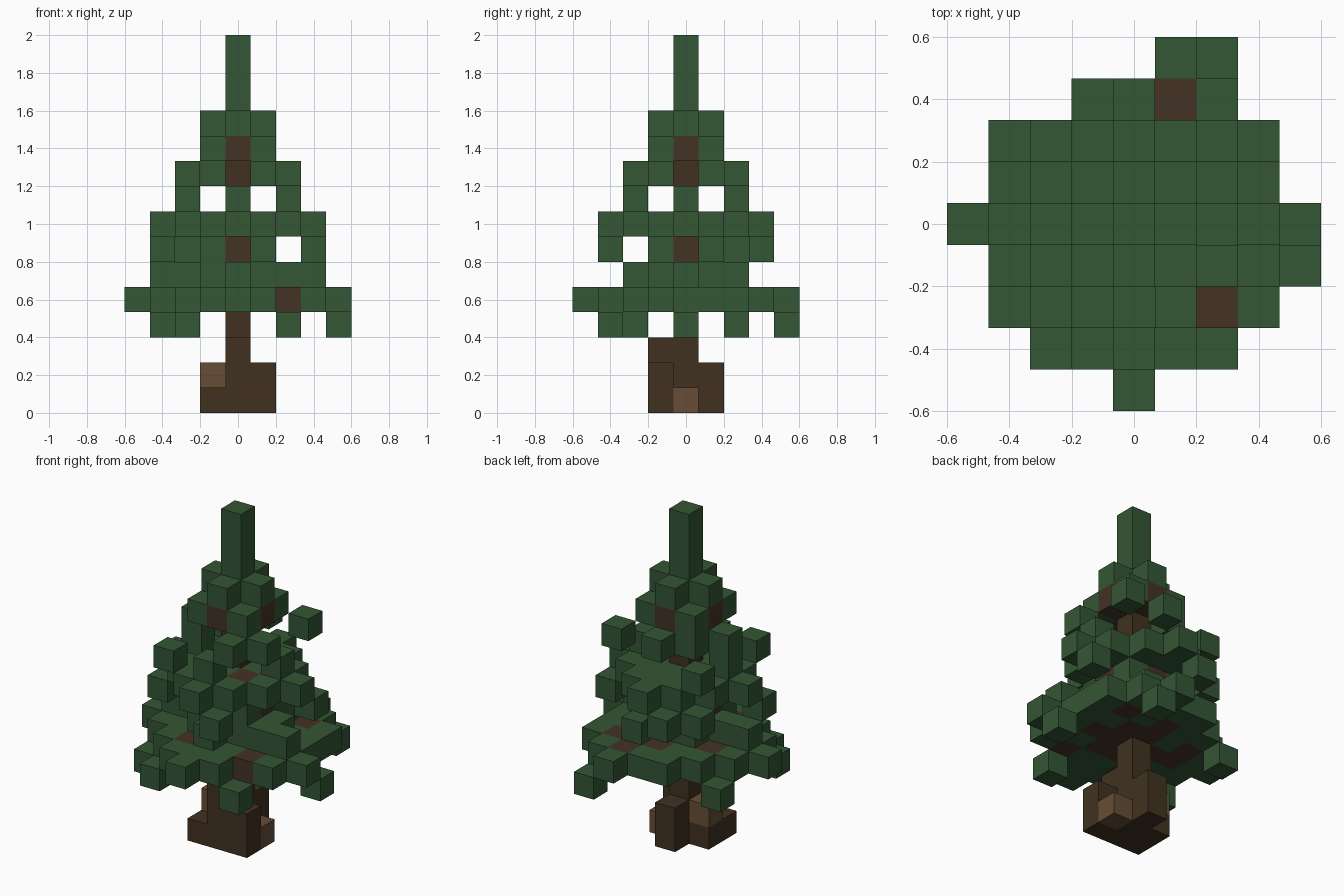
import bpy
import bmesh
from mathutils import Vector

default = bpy.data.objects.get("Cube")
if default:
    bpy.data.objects.remove(default, do_unlink=True)

UNIT = 2 / 15  # edge of one block
blocks = {}    # (column, row, layer) -> part name


def make_material(name, colour):
    mat = bpy.data.materials.new(name)
    mat.use_nodes = True
    rgba = (*colour, 1.0)
    mat.diffuse_color = rgba
    mat.node_tree.nodes["Principled BSDF"].inputs["Base Color"].default_value = rgba
    return mat


materials = {
    "trunk": make_material("dark bark", (0.052, 0.031, 0.015)),
    "root_knots": make_material("light bark", (0.133, 0.076, 0.036)),
    "branches": make_material("branch brown", (0.058, 0.032, 0.018)),
    "foliage": make_material("pine green", (0.034, 0.092, 0.035)),
}


def put(part, layer, cells):
    """Place blocks of a part on one layer, keeping any already there."""
    for x, y in cells:
        blocks.setdefault((x, y, layer), part)


def disc(reach):
    """All cells whose squared distance from the trunk is within reach."""
    span = range(-4, 5)
    return [(x, y) for x in span for y in span if x * x + y * y <= reach]


CENTRE = disc(0)
CROSS = disc(1)
SQUARE = disc(2)

# Trunk and flared roots
for layer in range(11):
    put("trunk", layer, CENTRE)
put("trunk", 0, [(-1, -1), (0, -1), (1, -1), (-1, 0), (0, 1)])
put("trunk", 1, [(0, -1), (1, -1), (0, 1)])
put("trunk", 2, [(0, -1)])
put("root_knots", 0, [(1, 0)])
put("root_knots", 1, [(-1, 0)])

# Branches in three tiers
put("branches", 4, CROSS)
put("branches", 4, [(2, 0), (-2, 0), (0, 2), (1, 1), (2, 2), (1, 3),
                    (-2, 1), (-1, -2), (1, -1), (2, -2)])
put("branches", 6, CROSS)
put("branches", 7, [(1, -1)])
put("branches", 10, CROSS)

# Lower tier of foliage: drooping tips, wide skirt, upper pads
put("foliage", 3, [(2, -3), (4, 0), (2, 4), (-3, 2), (-3, -2), (-2, -3)])
put("foliage", 4, disc(10))
put("foliage", 4, [(1, 4), (2, 3), (3, 2), (3, -2), (4, -1), (-4, 0), (0, -4)])
put("foliage", 5, SQUARE)
put("foliage", 5, [(2, 0), (2, -1), (3, -1), (-2, 0), (-3, 0), (1, 2), (0, -2)])

# Middle tier
put("foliage", 6, SQUARE)
put("foliage", 6, [(-3, -1), (1, -3), (3, 1), (-2, 2), (-1, 3)])
put("foliage", 7, disc(5))
put("foliage", 7, [(3, 0), (-3, 0), (0, 3), (0, -3)])
put("foliage", 8, [(-2, -2), (-2, 0), (-2, 2), (2, 0), (0, -2)])

# Upper tier and spire
put("foliage", 9, [(-2, 0), (-1, 1), (2, -1), (1, -2), (2, 2), (0, 2)])
put("foliage", 10, SQUARE)
put("foliage", 11, CROSS)
for layer in range(12, 15):
    put("foliage", layer, CENTRE)


def build(part):
    """Make one mesh from the exposed block sides of a part."""
    bm = bmesh.new()
    for cell, owner in blocks.items():
        if owner != part:
            continue
        middle = Vector(cell) + Vector((0, 0, 0.5))
        for axis in range(3):
            for sign in (-1, 1):
                out = Vector((0, 0, 0))
                out[axis] = sign
                if tuple(int(c + o) for c, o in zip(cell, out)) in blocks:
                    continue
                u = Vector((0, 0, 0))
                u[(axis + 1) % 3] = 1
                v = out.cross(u)
                corners = [(-u - v), (u - v), (u + v), (v - u)]
                bm.faces.new([bm.verts.new((middle + (out + c) / 2) * UNIT)
                              for c in corners])
    bmesh.ops.remove_doubles(bm, verts=bm.verts, dist=UNIT / 100)
    mesh = bpy.data.meshes.new(part)
    bm.to_mesh(mesh)
    bm.free()
    mesh.materials.append(materials[part])
    bpy.context.collection.objects.link(bpy.data.objects.new(part, mesh))


for part in materials:
    build(part)
